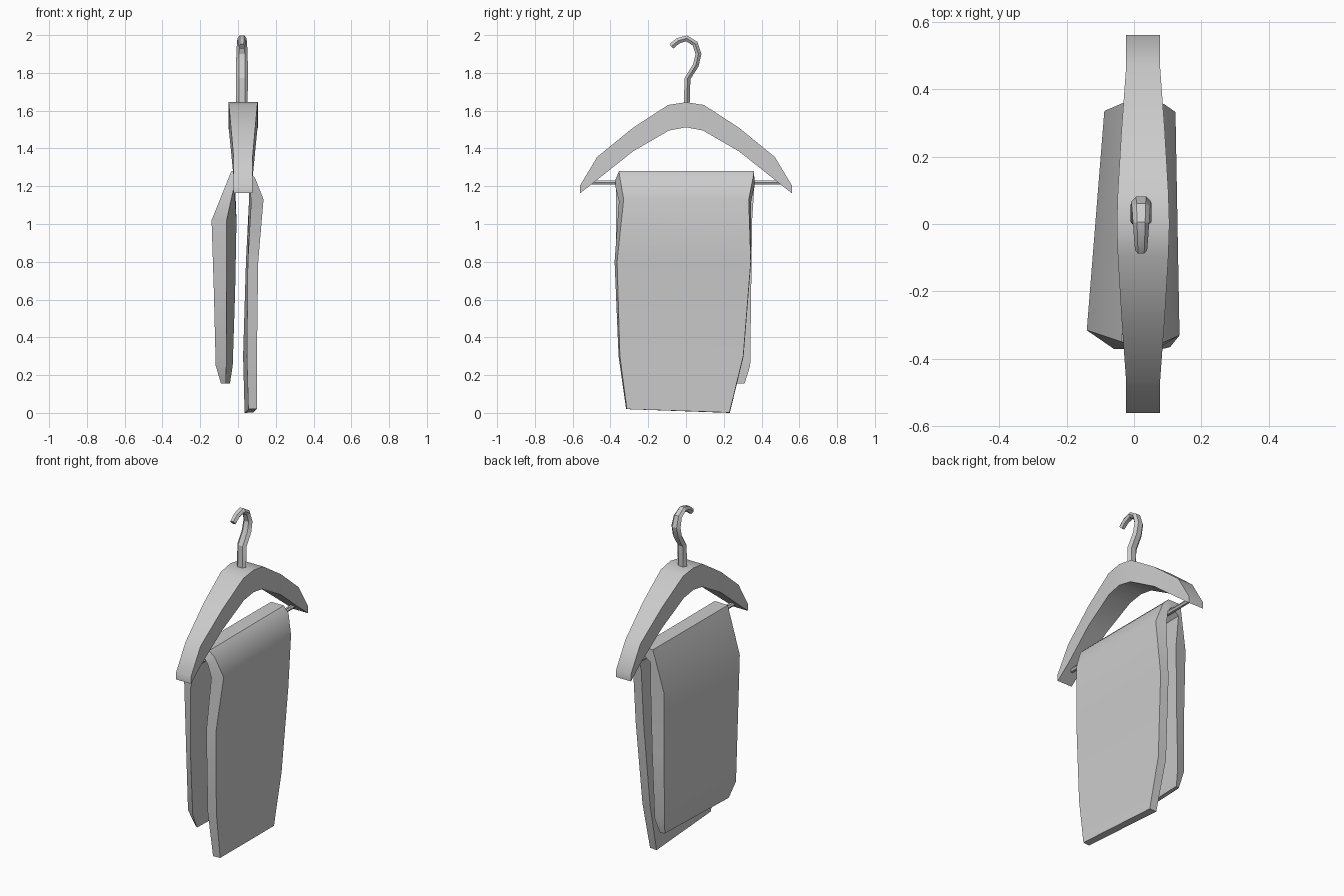
import bpy, bmesh, math
from mathutils import Vector


def loft(name, rings, angle=30):
    """Skin a list of equal-length point rings and cap both ends."""
    bm = bmesh.new()
    rows = [[bm.verts.new(p) for p in ring] for ring in rings]
    n = len(rows[0])
    for a, b in zip(rows, rows[1:]):
        for i in range(n):
            j = (i + 1) % n
            bm.faces.new((a[i], a[j], b[j], b[i]))
    bm.faces.new(rows[0])
    bm.faces.new(rows[-1])
    bmesh.ops.recalc_face_normals(bm, faces=bm.faces)
    mesh = bpy.data.meshes.new(name)
    bm.to_mesh(mesh)
    bm.free()
    obj = bpy.data.objects.new(name, mesh)
    bpy.context.collection.objects.link(obj)
    bpy.ops.object.select_all(action='DESELECT')
    obj.select_set(True)
    bpy.context.view_layer.objects.active = obj
    bpy.ops.object.shade_smooth_by_angle(angle=math.radians(angle))
    return obj


CX = 0.027  # hanger centre plane

# Hanger arms: half profile as (y, z top, y under, z under, half width), mirrored
half = [(0.095, 1.63, 0.09, 1.495, 0.075),
        (0.28, 1.51, 0.28, 1.385, 0.064),
        (0.47, 1.355, 0.46, 1.242, 0.05),
        (0.56, 1.205, 0.56, 1.163, 0.05)]
mid = [(0, 1.645, 0, 1.512, 0.078)]
left = [(-a, b, -c, d, w) for a, b, c, d, w in reversed(half)]
loft("hanger_body", [[(CX - w, yt, zt), (CX + w, yt, zt), (CX + w, yu, zu), (CX - w, yu, zu)]
                     for yt, zt, yu, zu, w in left + mid + half], 35)

# Trouser rod between the arm tips
loft("hanger_rod", [[(CX + 0.013 * math.cos(i * math.tau / 6), y,
                      1.22 + 0.013 * math.sin(i * math.tau / 6)) for i in range(6)]
                    for y in (-0.51, 0.51)])

# Hook: six-sided tube along a bent path (y, z, half width in x)
path = [(0.003, 1.60, 0.03), (0.008, 1.77, 0.031), (0.052, 1.84, 0.031), (0.066, 1.90, 0.03),
        (0.048, 1.955, 0.027), (0.003, 1.983, 0.024), (-0.042, 1.97, 0.021), (-0.078, 1.94, 0.018)]
rings = []
for k, (y, z, w) in enumerate(path):
    p, q = path[max(k - 1, 0)], path[min(k + 1, len(path) - 1)]
    t = Vector((q[0] - p[0], q[1] - p[1])).normalized()
    ring = []
    for i in range(6):
        a = i * math.tau / 6
        s = 0.018 * math.sin(a)
        ring.append((CX - 0.006 + w * math.cos(a), y - t.y * s, z + t.x * s))
    rings.append(ring)
loft("hanger_hook", rings, 25)

# Draped cloth, from the bottom of the left panel over the rod to the right bottom:
# outer x, z, inner x, z, x shift at the back, front y outer/inner, back y outer/inner
drape = [(-0.09, 0.155, -0.065, 0.155, 0.022, -0.28, -0.30, 0.30, 0.31),
         (-0.118, 0.25, -0.062, 0.25, 0.034, -0.31, -0.345, 0.325, 0.34),
         (-0.128, 0.65, -0.06, 0.65, 0.045, -0.315, -0.37, 0.33, 0.345),
         (-0.14, 1.02, -0.06, 1.02, 0.052, -0.315, -0.37, 0.335, 0.35),
         (-0.035, 1.28, -0.02, 1.20, 0.005, -0.35, -0.37, 0.36, 0.362),
         (0.055, 1.28, 0.035, 1.238, 0.0, -0.355, -0.372, 0.36, 0.362),
         (0.09, 1.245, 0.06, 1.205, 0.0, -0.35, -0.375, 0.355, 0.362),
         (0.135, 1.13, 0.07, 1.12, -0.012, -0.33, -0.355, 0.332, 0.345),
         (0.107, 0.80, 0.052, 0.80, -0.01, -0.365, -0.378, 0.343, 0.345),
         (0.10, 0.30, 0.047, 0.30, -0.02, -0.35, -0.357, 0.303, 0.305),
         (0.10, 0.02, 0.055, 0.02, -0.02, -0.313, -0.317, 0.23, 0.232)]
rings = []
for k, (xo, zo, xi, zi, d, fo, fi, bo, bi) in enumerate(drape):
    drop = 0.018 if k == len(drape) - 1 else 0
    rings.append([(xo, fo, zo), (xo + d, bo, zo - drop), (xi + d, bi, zi - drop - 0.002 * (drop > 0)), (xi, fi, zi)])
loft("draped_cloth", rings, 32)
